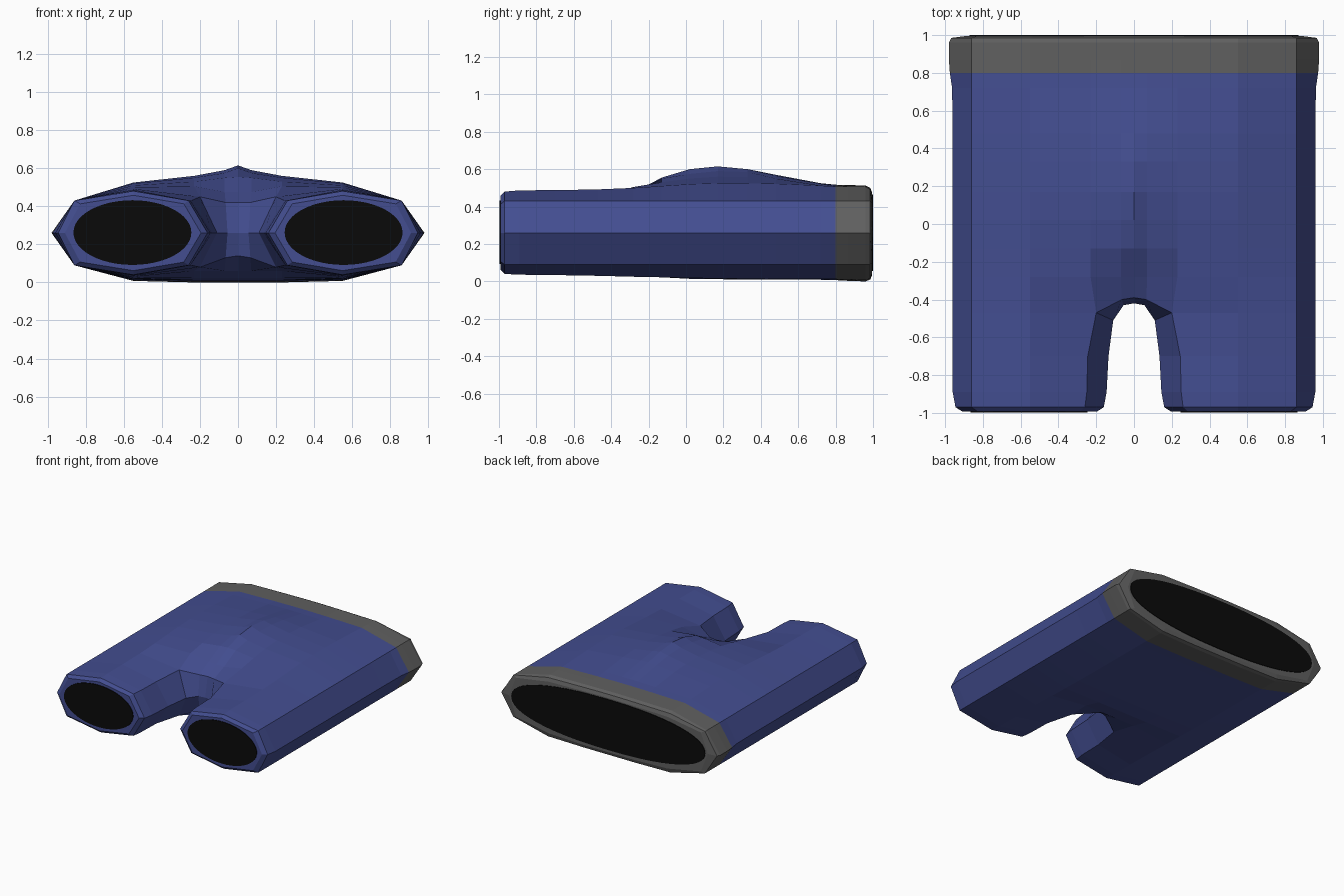
import bpy, bmesh, math

if "Cube" in bpy.data.objects:
    bpy.data.objects.remove(bpy.data.objects["Cube"])


def material(name, rgb):
    m = bpy.data.materials.new(name)
    m.diffuse_color = (*rgb, 1)
    m.use_nodes = True
    m.node_tree.nodes["Principled BSDF"].inputs["Base Color"].default_value = m.diffuse_color
    return m


BLUE = material("blue cloth", (0.056, 0.075, 0.28))
GREY = material("grey waistband", (0.115, 0.115, 0.115))
BLACK = material("black opening", (0.003, 0.003, 0.003))


def make_object(name, bm, mats):
    bmesh.ops.recalc_face_normals(bm, faces=bm.faces)
    me = bpy.data.meshes.new(name)
    bm.to_mesh(me)
    bm.free()
    for m in mats:
        me.materials.append(m)
    ob = bpy.data.objects.new(name, me)
    bpy.context.collection.objects.link(ob)
    return ob


bm = bmesh.new()


def verts(points):
    return [bm.verts.new(p) for p in points]


def bridge(a, b, closed):
    n = len(a)
    for i in range(n if closed else n - 1):
        j = (i + 1) % n
        bm.faces.new((a[i], a[j], b[j], b[i]))


def outer(y, top, low, wide):
    # shared outer side, from the top of the leg round to the bottom
    return [(0.55, y, top), (0.86, y, 0.43), (wide, y, 0.26),
            (0.86, y, 0.09), (0.55, y, low)]


def leg_ring(y, wide, top, low, inner, mid, s=1.0):
    pts = [(inner, y, 0.43)] + outer(y, top, low, wide) + [(inner, y, 0.09), (mid, y, 0.26)]
    return verts([(0.55 + (x - 0.55) * s, yy, 0.26 + (z - 0.26) * s) for x, yy, z in pts])


# Legs: hem bevel first, then up to the crotch
legs = [leg_ring(-0.992, 0.95, 0.48, 0.04, 0.255, 0.155, 0.9),
        leg_ring(-0.97, 0.945, 0.48, 0.04, 0.26, 0.16),
        leg_ring(-0.89, 0.96, 0.487, 0.036, 0.25, 0.145),
        leg_ring(-0.70, 0.96, 0.488, 0.034, 0.245, 0.135)]
crotch = verts([(0.20, -0.47, 0.45)] + outer(-0.47, 0.492, 0.03, 0.96)
               + [(0.20, -0.47, 0.08), (0.11, -0.51, 0.26)])
legs.append(crotch)
for a, b in zip(legs, legs[1:]):
    bridge(a, b, True)
bm.faces.new(legs[0])

# Crotch arch between the legs
top = verts([(0, -0.39, 0.42), (0.065, -0.40, 0.42)])
mid = verts([(0, -0.42, 0.26), (0.055, -0.43, 0.26)])
low = verts([(0, -0.39, 0.14), (0.065, -0.40, 0.13)])
bridge(top + [crotch[0]], mid + [crotch[7]], False)
bridge(mid + [crotch[7]], low + [crotch[6]], False)

# Torso: y, half width, top heights at x = 0, .07, .23, .55, lower heights at x = .55, 0
STATIONS = [
    (-0.28, 0.96, 0.475, 0.475, 0.505, 0.500, 0.025, 0.060),
    (-0.13, 0.96, 0.555, 0.550, 0.530, 0.510, 0.022, 0.022),
    (0.02, 0.96, 0.600, 0.575, 0.550, 0.520, 0.018, 0.014),
    (0.17, 0.96, 0.615, 0.590, 0.560, 0.525, 0.016, 0.012),
    (0.33, 0.96, 0.600, 0.585, 0.558, 0.525, 0.015, 0.010),
    (0.48, 0.96, 0.570, 0.565, 0.550, 0.522, 0.014, 0.010),
    (0.72, 0.963, 0.525, 0.525, 0.522, 0.512, 0.013, 0.009),
    (0.80, 0.975, 0.517, 0.517, 0.515, 0.508, 0.012, 0.007),
    (0.87, 0.980, 0.515, 0.515, 0.513, 0.508, 0.010, 0.003),
    (0.96, 0.980, 0.513, 0.513, 0.511, 0.506, 0.008, 0.000),
    (0.985, 0.968, 0.500, 0.500, 0.498, 0.492, 0.015, 0.010),
    (0.995, 0.925, 0.475, 0.475, 0.472, 0.465, 0.045, 0.035),
]
prev = top[:2] + crotch[:7] + low[::-1]
for y, w, a, b, c, d, e, f in STATIONS:
    pts = ([(0, y, a), (0.07, y, b), (0.23, y, c)] + outer(y, d, e, w)
           + [(0.23, y, f), (0.07, y, f), (0, y, f)])
    if y > 0.99:
        pts = [(x * 0.965, yy, 0.26 + (z - 0.26) * (0.93 if 0.05 < z < 0.45 else 1)) for x, yy, z in pts]
    ring = verts(pts)
    bridge(prev, ring, False)
    prev = ring
bm.faces.new(prev)

# Other half, then the waistband colour by position
half = bm.verts[:] + bm.edges[:] + bm.faces[:]
copy = bmesh.ops.duplicate(bm, geom=half)["geom"]
for v in copy:
    if isinstance(v, bmesh.types.BMVert):
        v.co.x *= -1
bmesh.ops.remove_doubles(bm, verts=bm.verts, dist=0.0005)
for f in bm.faces:
    f.material_index = int(f.calc_center_median().y > 0.8)
make_object("shorts_body", bm, [BLUE, GREY])


# Dark openings as thin oval plates
def opening(name, x, y, z, rx, rz, depth, power=1.0):
    b = bmesh.new()
    pts = []
    for i in range(48):
        t = 2 * math.pi * i / 48
        c, s = math.cos(t), math.sin(t)
        pts.append((x + rx * math.copysign(abs(c) ** power, c), y,
                    z + rz * math.copysign(abs(s) ** power, s)))
    face = b.faces.new([b.verts.new(p) for p in pts])
    ext = bmesh.ops.extrude_face_region(b, geom=[face])["geom"]
    for v in ext:
        if isinstance(v, bmesh.types.BMVert):
            v.co.y += depth
    make_object(name, b, [BLACK])


for side, label in ((-1, "left"), (1, "right")):
    opening(label + "_leg_opening", side * 0.555, -0.991, 0.262, 0.31, 0.17, -0.006)
opening("waist_opening", 0, 0.994, 0.26, 0.87, 0.205, 0.006, 0.88)
